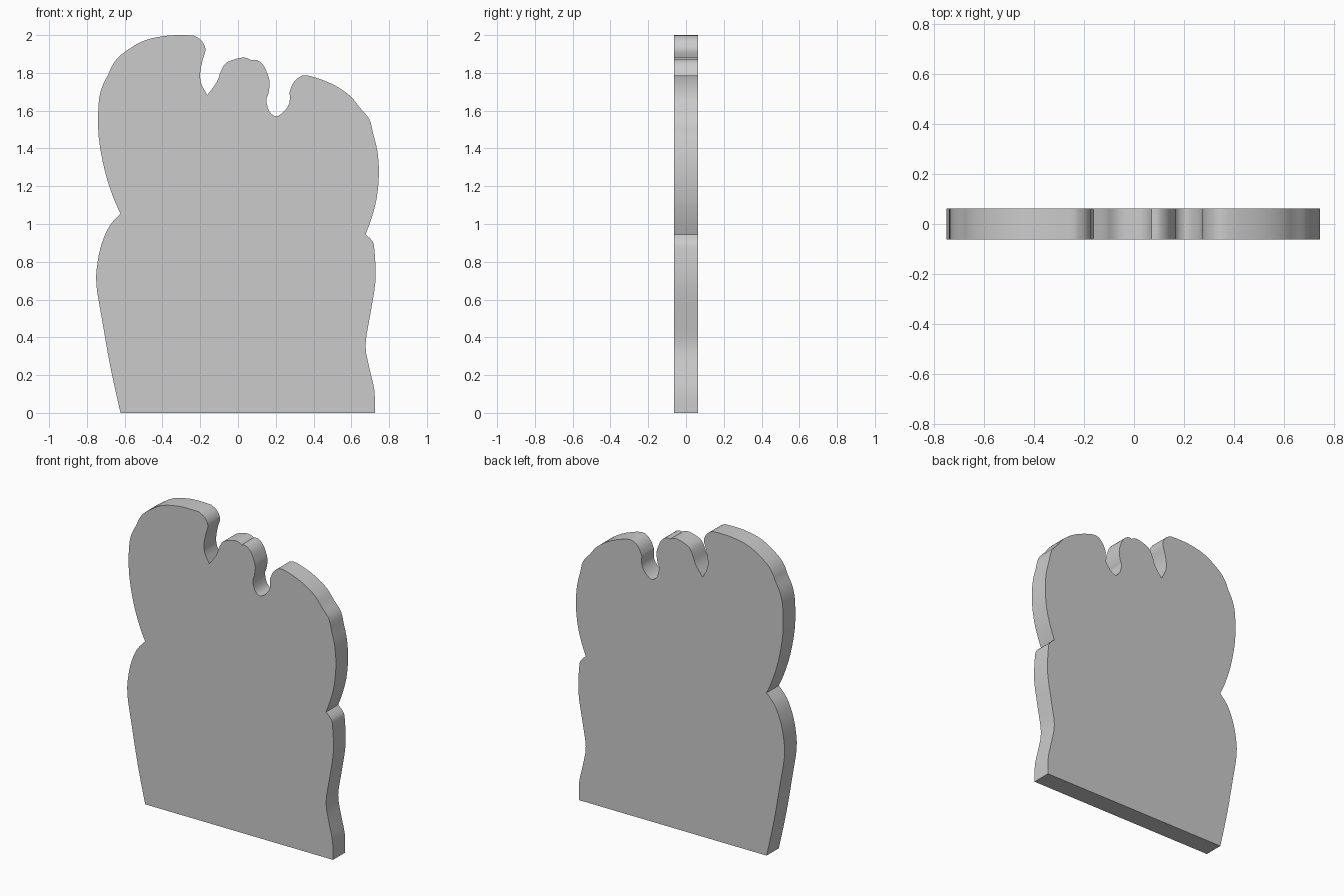
import bpy, bmesh
from mathutils import Vector

if "Cube" in bpy.data.objects:
    bpy.data.objects.remove(bpy.data.objects["Cube"])

HALF = 0.0625   # half thickness of the slab
STEPS = 3       # spline steps between outline points

# Silhouette runs (x, z), clockwise from bottom left; each run starts at a corner
RUNS = [
    [(-.622, 0), (-.675, .24), (-.72, .495), (-.75, .68), (-.743, .8), (-.72, .9), (-.68, .99)],
    [(-.622, 1.055), (-.66, 1.14), (-.705, 1.28), (-.738, 1.465), (-.738, 1.635), (-.72, 1.725),
     (-.685, 1.795), (-.665, 1.84), (-.62, 1.895), (-.505, 1.968), (-.39, 1.995), (-.31, 2.0)],
    [(-.235, 1.998), (-.195, 1.973), (-.172, 1.925), (-.187, 1.87), (-.2, 1.8), (-.195, 1.745)],
    [(-.163, 1.682), (-.113, 1.75), (-.09, 1.81), (-.06, 1.855), (.01, 1.879), (.045, 1.879)],
    [(.07, 1.867), (.1, 1.868), (.135, 1.84), (.158, 1.79), (.168, 1.745), (.16, 1.688),
     (.15, 1.655), (.165, 1.597), (.2, 1.57), (.24, 1.592), (.272, 1.64)],
    [(.273, 1.7), (.295, 1.75), (.34, 1.785), (.405, 1.777), (.51, 1.735), (.595, 1.677),
     (.643, 1.618), (.695, 1.555), (.715, 1.48), (.738, 1.385), (.746, 1.262), (.733, 1.13),
     (.705, 1.025)],
    [(.675, .945), (.71, .91), (.722, .865), (.728, .7), (.7, .52), (.675, .36), (.695, .24),
     (.722, .12)],
    [(.725, 0)],
]


def smooth_run(pts):
    """Catmull-Rom through the points, leaving out the last one."""
    p = [Vector(q) for q in pts]
    p = [p[0]] + p + [p[-1]]
    out = []
    for a, b, c, d in zip(p, p[1:], p[2:], p[3:]):
        for i in range(STEPS):
            t = i / STEPS
            out.append(0.5 * (2 * b + (c - a) * t + (2 * a - 5 * b + 4 * c - d) * t ** 2
                              + (3 * b - a - 3 * c + d) * t ** 3))
    return out


outline = []
for run, following in zip(RUNS, RUNS[1:]):
    outline += smooth_run(run + [following[0]])
outline.append(Vector(RUNS[-1][0]))

# Slab: fill the silhouette and extrude it through the thickness
bm = bmesh.new()
face = bm.faces.new([bm.verts.new((p.x, -HALF, max(p.y, 0))) for p in outline])
ext = bmesh.ops.extrude_face_region(bm, geom=[face], use_keep_orig=True)
bmesh.ops.translate(bm, vec=(0, 2 * HALF, 0),
                    verts=[g for g in ext["geom"] if isinstance(g, bmesh.types.BMVert)])
bmesh.ops.recalc_face_normals(bm, faces=bm.faces)
mesh = bpy.data.meshes.new("foliage_cutout")
bm.to_mesh(mesh)
bm.free()

grey = bpy.data.materials.new("plain grey")
grey.diffuse_color = (0.6, 0.6, 0.6, 1)
grey.use_nodes = True
grey.node_tree.nodes["Principled BSDF"].inputs["Base Color"].default_value = grey.diffuse_color
mesh.materials.append(grey)
slab = bpy.data.objects.new("foliage_cutout", mesh)
bpy.context.collection.objects.link(slab)
bpy.context.view_layer.objects.active = slab
slab.select_set(True)
bpy.ops.object.shade_smooth_by_angle(angle=0.52)
